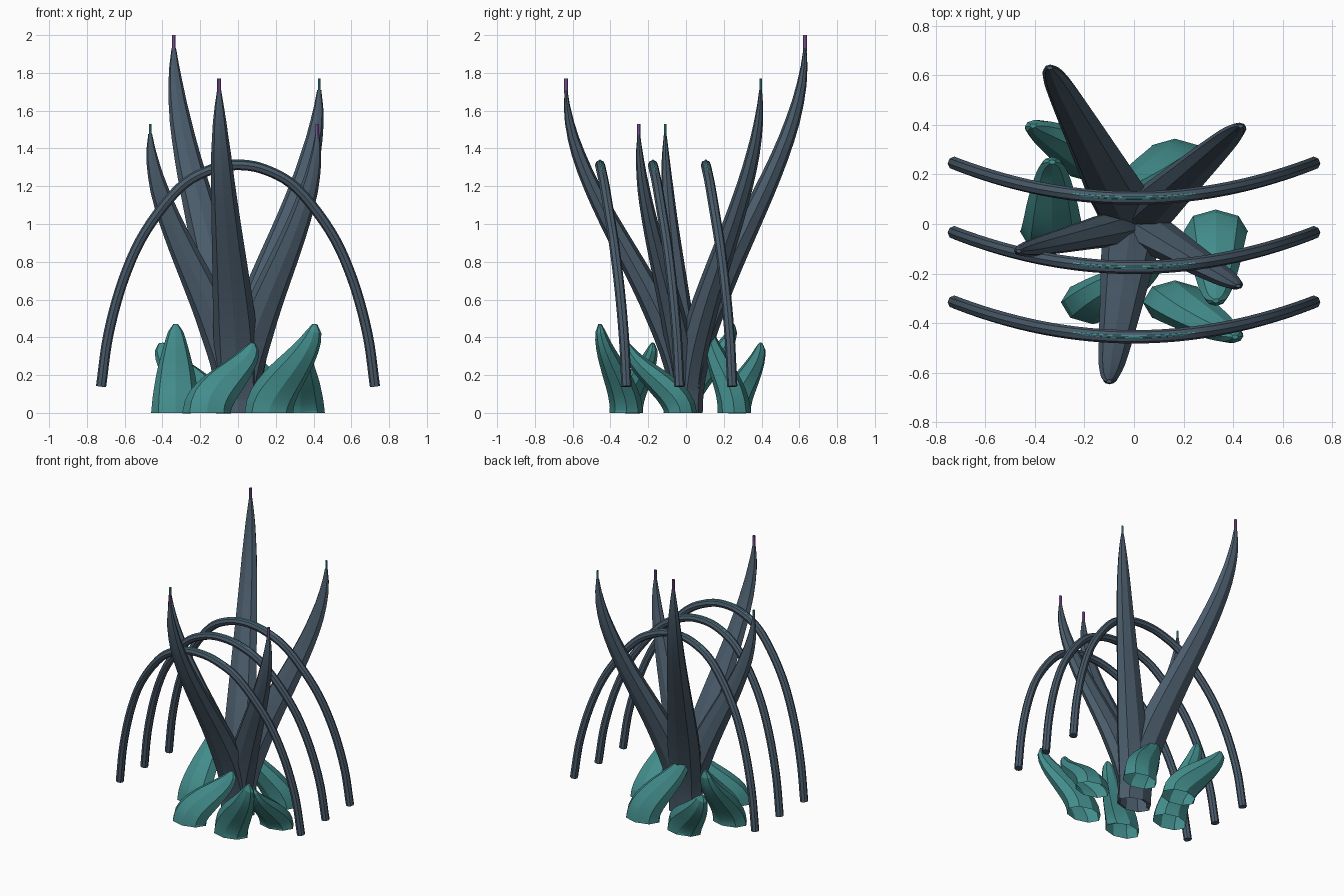
import bpy, bmesh
from math import sin, cos, pi, radians
from mathutils import Vector

if "Cube" in bpy.data.objects:
    bpy.data.objects.remove(bpy.data.objects["Cube"])


def material(name, rgb):
    m = bpy.data.materials.new(name)
    m.use_nodes = True
    m.diffuse_color = (*rgb, 1)
    m.node_tree.nodes["Principled BSDF"].inputs["Base Color"].default_value = (*rgb, 1)
    return m


SLATE = material("slate blue", (0.068, 0.105, 0.145))
TEAL = material("teal", (0.055, 0.265, 0.26))
VIOLET = material("violet", (0.3, 0.13, 0.45))
AQUA = material("aqua", (0.07, 0.38, 0.38))
SIDE = Vector((1, 0, 0))


def sweep(name, path, wide, thin, side, mat, foot=True, crown=True, upright=False):
    """Loft an eight-sided oval ring along a path; side is the wide axis."""
    bm = bmesh.new()
    rings = []
    last = len(path) - 1
    for i, p in enumerate(path):
        tangent = (path[min(i + 1, last)] - path[max(i - 1, 0)]).normalized()
        if upright and i == 0:
            tangent = Vector((0, 0, 1))  # flat footing on the ground
        w = (side - tangent * side.dot(tangent)).normalized()
        n = tangent.cross(w)
        angles = [pi * k / 4 for k in range(8)]
        rings.append([bm.verts.new(p + w * wide[i] * cos(a) + n * thin[i] * sin(a))
                      for a in angles])
    for r, s in zip(rings, rings[1:]):
        for k in range(8):
            j = (k + 1) % 8
            bm.faces.new((r[k], r[j], s[j], s[k]))
    if foot:
        bm.faces.new(rings[0][::-1])
    if crown:
        bm.faces.new(rings[-1])
    mesh = bpy.data.meshes.new(name)
    bm.to_mesh(mesh)
    bm.free()
    mesh.materials.append(mat)
    obj = bpy.data.objects.new(name, mesh)
    bpy.context.collection.objects.link(obj)
    bpy.ops.object.select_all(action="DESELECT")
    obj.select_set(True)
    bpy.context.view_layer.objects.active = obj
    bpy.ops.object.shade_smooth_by_angle(angle=radians(15))


def sample(table, t):
    """Linear lookup in a list of (t, value) pairs."""
    for (a, va), (b, vb) in zip(table, table[1:]):
        if t <= b:
            return va + (vb - va) * (t - a) / (b - a)
    return table[-1][1]


def horn(name, base, offset, height, profile, width, mat, steps):
    """Hollow tapered horn that leans out along an S-curve and ends upright."""
    path, wide = [], []
    for i in range(steps + 1):
        t = i / steps
        s = t * t * (3 - 2 * t)
        path.append(base + offset * s + Vector((0, 0, height * t)))
        wide.append(width * sample(profile, t))
    thin = [w * 0.68 for w in wide]
    sweep(name, path, wide, thin, SIDE, mat, foot=False, upright=True)


# Tall spires, each with a slim open tube at the tip
SPIRE = [(0, 1), (0.28, 0.95), (0.55, 0.68), (0.8, 0.44), (0.92, 0.27), (1, 0.09)]
spires = [("back_spire", -0.34, 0.63, 2.0, 0.13, VIOLET, 0.01),
          ("front_spire", -0.1, -0.635, 1.77, 0.12, VIOLET, 0.01),
          ("left_spire", 0.43, 0.395, 1.77, 0.12, AQUA, 0.007),
          ("right_spire", -0.465, -0.11, 1.53, 0.11, AQUA, 0.007),
          ("front_left_spire", 0.42, -0.25, 1.53, 0.11, VIOLET, 0.01)]
for name, x, y, top, width, tip_mat, r in spires:
    body = top * 0.966
    horn(name, Vector(), Vector((x, y, 0)), body, SPIRE, width, SLATE, 20)
    tip = [Vector((x, y, z)) for z in (body - 0.02, top)]
    sweep(name + "_tip", tip, [r, r], [r, r], SIDE, tip_mat, foot=False, crown=False)

# Ring of short curled fronds, swirling around the base
FROND = [(0, 1), (0.2, 0.93), (0.45, 0.78), (0.7, 0.55), (0.88, 0.36), (0.96, 0.24), (1, 0.1)]
for i in range(6):
    a = radians(60 * i)
    lean = radians(270 - 60 * i)
    base = Vector((0.33 * cos(a), 0.33 * sin(a) - 0.03, 0))
    offset = Vector((cos(lean), sin(lean), 0)) * 0.28
    height = 0.47 if i % 2 else 0.37
    horn(f"frond_{i + 1}", base, offset, height, FROND, 0.13, TEAL, 12)

# Arched ribs bowing toward the front
HALF = [(0.725, 0.14), (0.685, 0.42), (0.605, 0.71), (0.49, 0.96), (0.31, 1.19), (0.15, 1.285)]
keys = [Vector((-x, 0, z)) for x, z in HALF] + [Vector((0, 0, 1.312))]
keys += [Vector((x, 0, z)) for x, z in reversed(HALF)]
keys = [keys[0] * 2 - keys[1]] + keys + [keys[-1] * 2 - keys[-2]]


def arch_path(y, steps=5):
    path = []
    for a, b, c, d in zip(keys, keys[1:], keys[2:], keys[3:]):
        for k in range(steps):
            t = k / steps
            path.append((2 * b + (c - a) * t + (2 * a - 5 * b + 4 * c - d) * t ** 2
                         + (3 * b - a - 3 * c + d) * t ** 3) / 2)
    path.append(keys[-2].copy())
    for p in path:
        p.y = y - 0.14 * (1 - (p.x / 0.725) ** 2)
    return path


DEPTH = Vector((0, 1, 0))
for name, y in (("front", -0.315), ("middle", -0.035), ("back", 0.245)):
    path = arch_path(y)
    r = [0.027] * len(path)
    sweep(name + "_arch", path, r, r, DEPTH, SLATE)
    # Thin bright vein along the crown of the arch
    vein = [p + Vector((0, 0, 0.0235)) for p in path if abs(p.x) < 0.25]
    r = [0.006] * len(vein)
    sweep(name + "_arch_vein", vein, r, r, DEPTH, AQUA)
